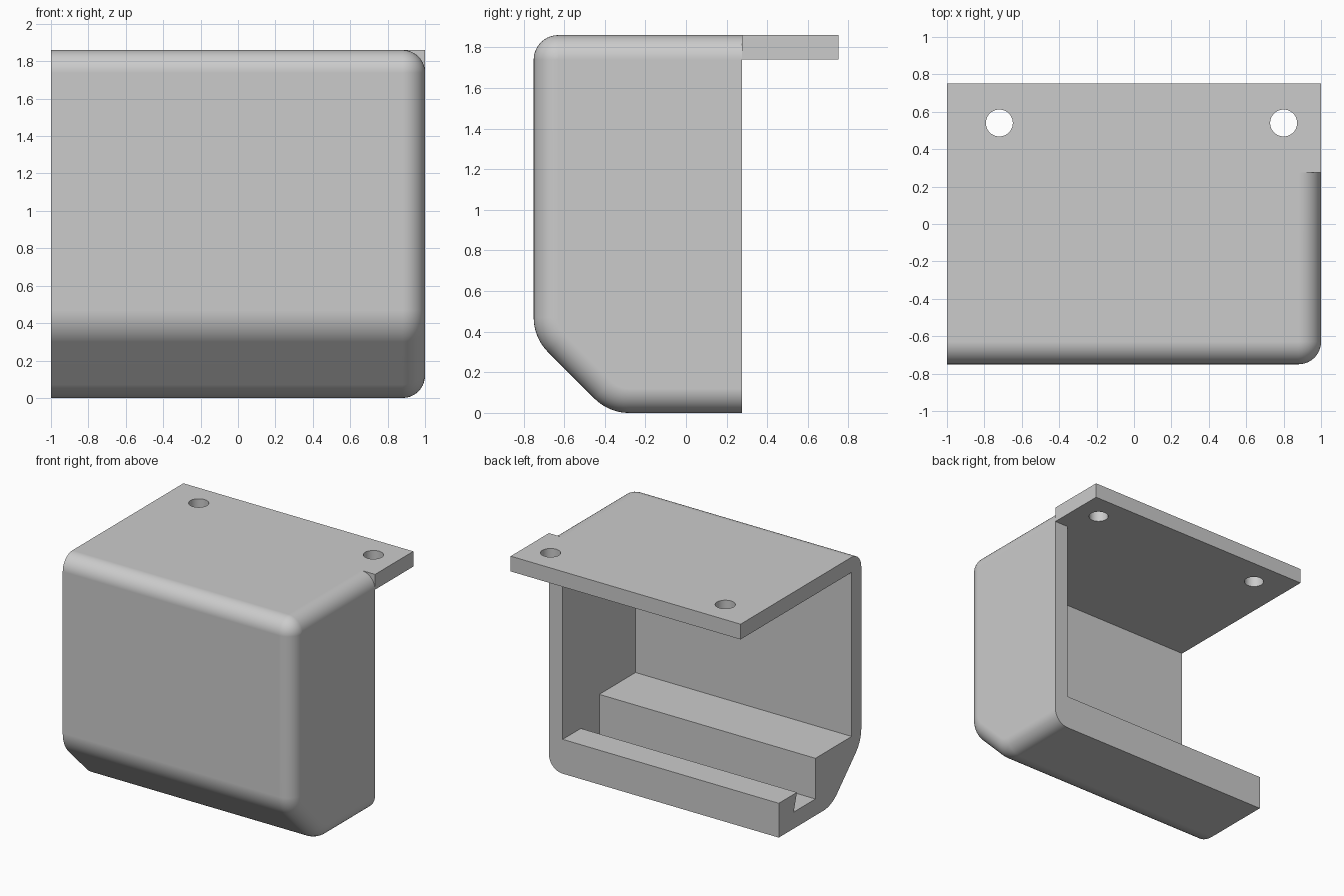
import bpy, bmesh
from math import sin, cos, pi, radians

cube = bpy.data.objects.get("Cube")
if cube:
    bpy.data.objects.remove(cube, do_unlink=True)

FRONT, BACK, REAR = -0.75, 0.275, 0.75
TOP, WALL, ROUND = 1.86, 0.12, 0.12

grey = bpy.data.materials.new("plain grey")
grey.use_nodes = True
grey.diffuse_color = (0.6, 0.6, 0.6, 1)
grey.node_tree.nodes["Principled BSDF"].inputs["Base Color"].default_value = (0.6, 0.6, 0.6, 1)


def make_object(name, bm):
    bmesh.ops.recalc_face_normals(bm, faces=bm.faces)
    mesh = bpy.data.meshes.new(name)
    bm.to_mesh(mesh)
    bm.free()
    mesh.materials.append(grey)
    obj = bpy.data.objects.new(name, mesh)
    bpy.context.collection.objects.link(obj)
    return obj


def loft(name, rings):
    """Skin a list of equal-length point rings and cap both ends."""
    bm = bmesh.new()
    loops = [[bm.verts.new(p) for p in ring] for ring in rings]
    n = len(loops[0])
    for a, b in zip(loops, loops[1:]):
        for i in range(n):
            j = (i + 1) % n
            bm.faces.new((a[i], a[j], b[j], b[i]))
    bm.faces.new(loops[0])
    bm.faces.new(loops[-1])
    return make_object(name, bm)


def prism(name, profile, x0, x1):
    return loft(name, [[(x, y, z) for y, z in profile] for x in (x0, x1)])


def boolean(target, tool, operation):
    """Apply a boolean, then discard the tool."""
    mod = target.modifiers.new("boolean", "BOOLEAN")
    mod.operation, mod.solver, mod.object = operation, "EXACT", tool
    bpy.context.view_layer.objects.active = target
    bpy.ops.object.modifier_apply(modifier=mod.name)
    bpy.data.objects.remove(tool, do_unlink=True)


def arc(cy, cz, r, start, end, steps=10):
    """Arc in the side plane, angles in degrees from +y towards +z."""
    angles = [radians(start + (end - start) * i / steps) for i in range(steps + 1)]
    return [(cy + r * cos(a), cz + r * sin(a)) for a in angles]


def outline(inset):
    """Side outline of the housing, shrunk by inset except at its open back."""
    big = 0.24
    k = big * 0.4142
    return ([(BACK, TOP - inset)]
            + arc(FRONT + 0.121, TOP - 0.121, 0.121 - inset, 90, 180)
            + arc(FRONT + big, 0.37 + k, big - inset, 180, 225)
            + arc(-0.38 + k, big, big - inset, 225, 270)
            + [(BACK, inset)])


# Housing, with its closed right end rounded over
rings = [[(-1, y, z) for y, z in outline(0)]]
for i in range(11):
    t = i / 10 * pi / 2
    x = 1 - ROUND + ROUND * sin(t)
    rings.append([(x, y, z) for y, z in outline(ROUND * (1 - cos(t)))])
bracket = loft("mounting_bracket", rings)

# Cavity with front ledge, slot and undercut rear lip
cavity = [(0.5, 0.27), (0.5, TOP - WALL), (FRONT + WALL, TOP - WALL),
          (FRONT + WALL, 0.45), (-0.18, 0.45), (-0.18, 0.13),
          (0.09, 0.13), (0.05, 0.27)]
boolean(bracket, prism("cavity_cutter", cavity, -1.2, 1 - WALL), "DIFFERENCE")

# Mounting flange with two screw holes
flange = prism("flange", [(BACK, TOP - WALL), (REAR, TOP - WALL),
                          (REAR, TOP), (BACK, TOP)], -1, 1)
for x in (-0.72, 0.8):
    circle = [(x + 0.072 * cos(i * pi / 24), 0.54 + 0.072 * sin(i * pi / 24)) for i in range(48)]
    drill = loft("drill", [[(px, py, z) for px, py in circle] for z in (TOP - 0.3, TOP + 0.1)])
    boolean(flange, drill, "DIFFERENCE")
boolean(bracket, flange, "UNION")

# Smooth rounds, crisp edges, flat large faces
bpy.ops.object.select_all(action="DESELECT")
bracket.select_set(True)
bpy.context.view_layer.objects.active = bracket
bpy.ops.object.shade_smooth_by_angle(angle=radians(30))
weighted = bracket.modifiers.new("flat faces", "WEIGHTED_NORMAL")
weighted.keep_sharp = True
